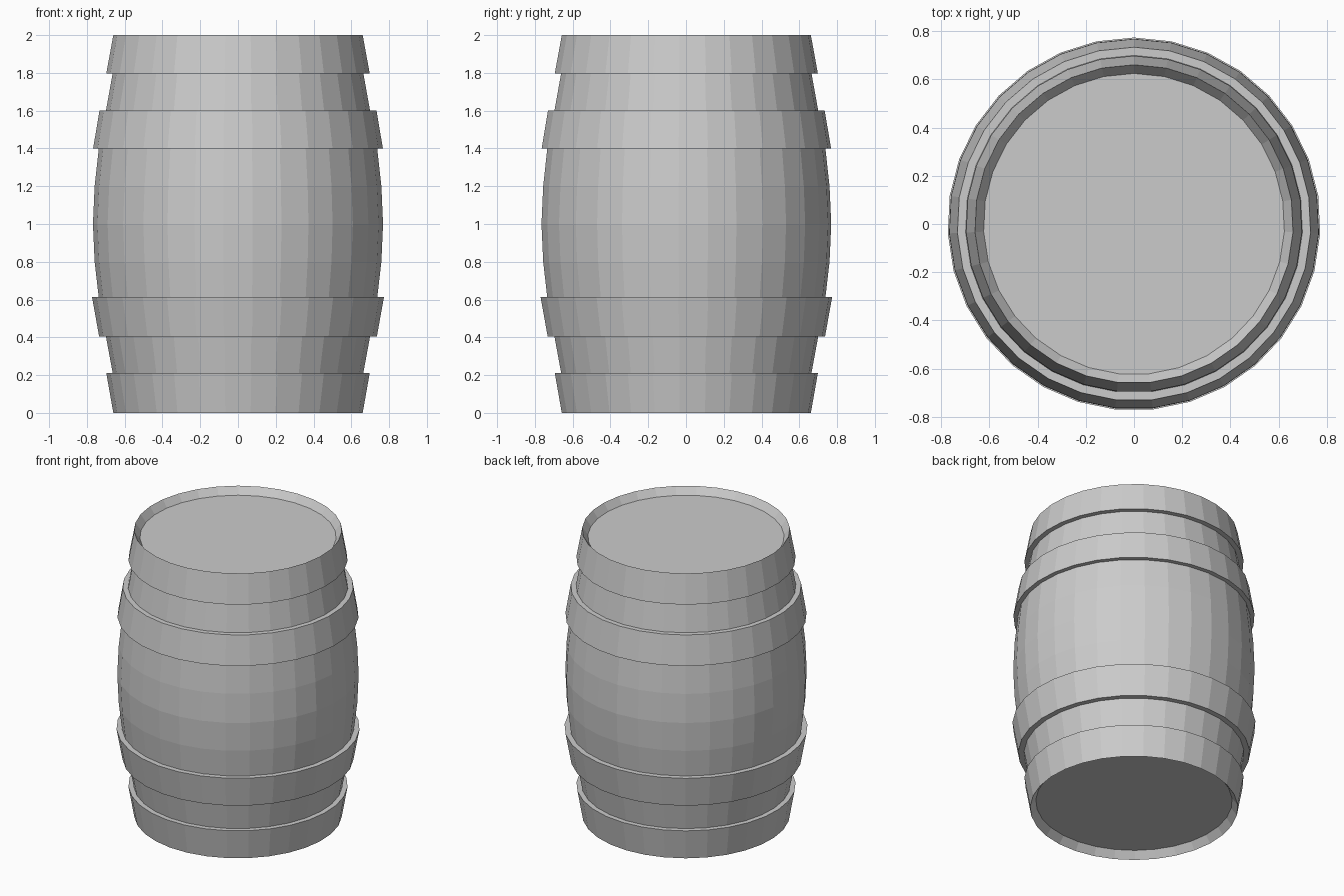
import bpy, bmesh, math

if "Cube" in bpy.data.objects:
    bpy.data.objects.remove(bpy.data.objects["Cube"])

SIDES = 31


def lathe(name, profile, closed):
    """Revolve (radius, z) points around z; open profiles get flat end caps."""
    bm = bmesh.new()
    rings = []
    for r, z in profile:
        ring = []
        for i in range(SIDES):
            a = math.pi / 2 + 2 * math.pi * i / SIDES
            ring.append(bm.verts.new((r * math.cos(a), r * math.sin(a), z)))
        rings.append(ring)
    pairs = list(zip(rings, rings[1:]))
    if closed:
        pairs.append((rings[-1], rings[0]))
    else:
        bm.faces.new(rings[0])
        bm.faces.new(rings[-1])
    for lo, hi in pairs:
        for i in range(SIDES):
            j = (i + 1) % SIDES
            bm.faces.new((lo[i], lo[j], hi[j], hi[i]))
    bmesh.ops.recalc_face_normals(bm, faces=bm.faces)
    mesh = bpy.data.meshes.new(name)
    bm.to_mesh(mesh)
    bm.free()
    obj = bpy.data.objects.new(name, mesh)
    bpy.context.collection.objects.link(obj)
    return obj


# Bulging staves with recessed lid and base
lathe("barrel_body", [
    (0.625, 0.05), (0.664, 0.21), (0.70, 0.404), (0.738, 0.61),
    (0.76, 0.80), (0.769, 1.0), (0.76, 1.20), (0.738, 1.40),
    (0.70, 1.60), (0.664, 1.80), (0.625, 1.95)], False)

# End hoops, whose inner slope runs from the rim down to the lid
lathe("bottom_hoop", [(0.661, 0), (0.698, 0.21), (0.664, 0.21), (0.625, 0.05)], True)
lathe("top_hoop", [(0.661, 2), (0.698, 1.798), (0.664, 1.798), (0.625, 1.95)], True)

# Middle hoops
lathe("lower_middle_hoop", [(0.70, 0.404), (0.736, 0.404), (0.774, 0.614), (0.738, 0.614)], True)
lathe("upper_middle_hoop", [(0.70, 1.602), (0.734, 1.602), (0.768, 1.40), (0.738, 1.40)], True)
